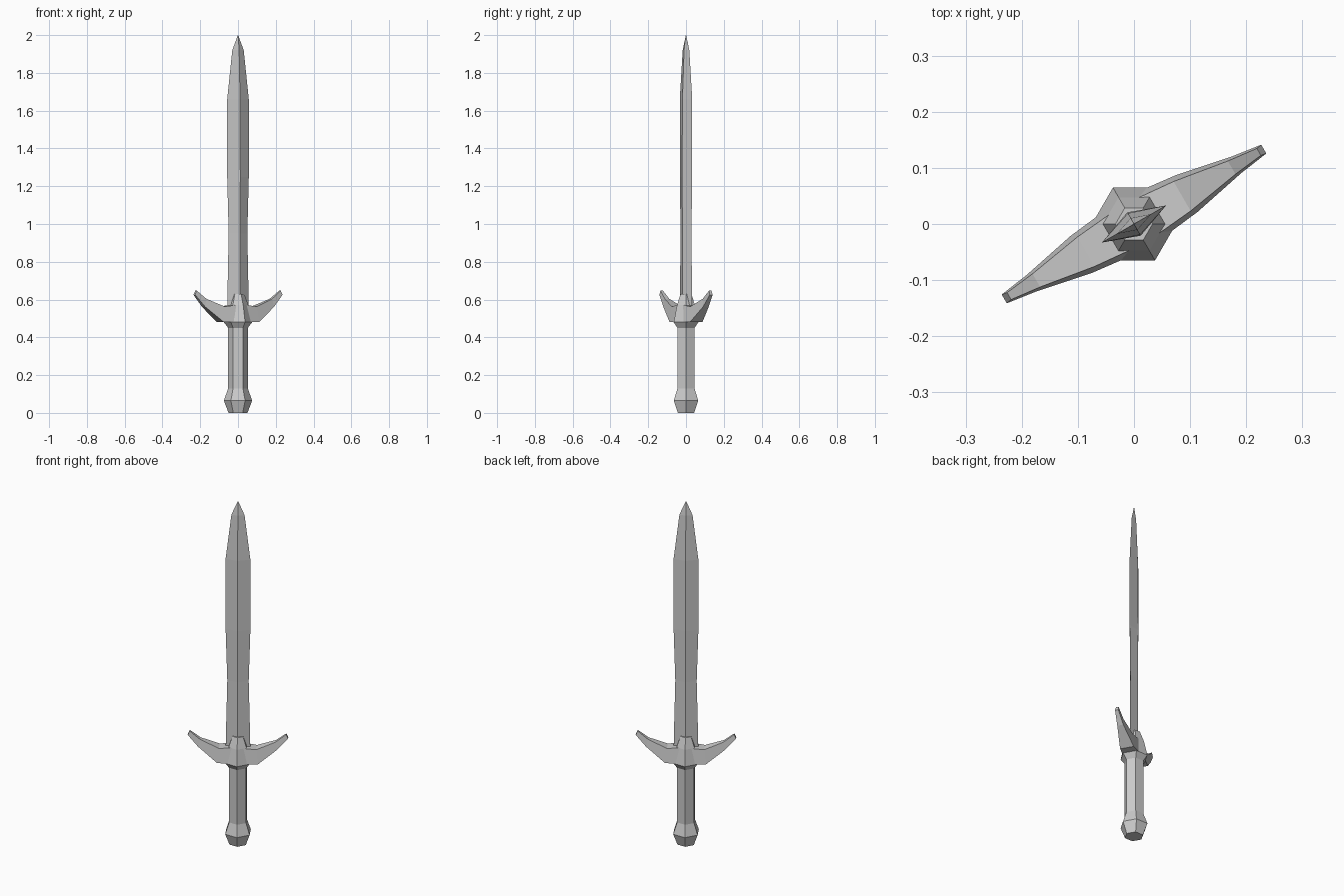
import bpy, math

if "Cube" in bpy.data.objects:
    bpy.data.objects.remove(bpy.data.objects["Cube"])

TURN = math.radians(30)  # whole sword is turned about z


def make(name, verts, faces):
    mesh = bpy.data.meshes.new(name)
    mesh.from_pydata(verts, [], faces)
    mesh.update()
    obj = bpy.data.objects.new(name, mesh)
    bpy.context.collection.objects.link(obj)
    obj.rotation_euler.z = TURN
    return obj


def loft(name, rings):
    n = len(rings[0])
    verts = [p for ring in rings for p in ring]
    faces = [tuple(reversed(range(n))),
             tuple(range(len(verts) - n, len(verts)))]
    for r in range(len(rings) - 1):
        for i in range(n):
            j = (i + 1) % n
            faces.append((r * n + i, r * n + j, (r + 1) * n + j, (r + 1) * n + i))
    return make(name, verts, faces)


def hexagon(r, z):
    return [(r * math.cos(math.radians(60 * i - 30)),
             r * math.sin(math.radians(60 * i - 30)), z) for i in range(6)]


def diamond(w, t, z):
    return [(w, 0, z), (0, t, z), (-w, 0, z), (0, -t, z)]


# pommel, six-sided grip and flared collar
loft("pommel", [hexagon(.05, 0), hexagon(.075, .065), hexagon(.052, .13)])
loft("grip", [hexagon(.052, .13), hexagon(.052, .45)])
loft("collar", [hexagon(.052, .45), hexagon(.075, .48)])

# guard hub rising onto the base of the blade
loft("guard_hub", [hexagon(.075, .48), hexagon(.055, .57), hexagon(.033, .63)])

# two upswept guard arms: distance out, half width, bottom z, top z
stations = [(0, .05, .48, .575), (.105, .038, .481, .563),
            (.207, .017, .562, .604), (.263, .009, .625, .648)]
for side, label in ((1, "right"), (-1, "left")):
    rings = []
    for u, v, lo, hi in stations:
        ring = [(side * (u + .004), -v, lo), (side * (u + .004), v, lo),
                (side * (u - .006), v * .8, hi), (side * (u - .006), -v * .8, hi)]
        rings.append(ring if side > 0 else ring[::-1])
    loft("guard_arm_" + label, rings)

# ridged leaf-shaped blade: half width, half thickness, z
blade = [(.066, .022, .5), (.065, .022, .6), (.057, .022, .95), (.066, .024, .125 * 10),
         (.066, .022, 1.66), (.035, .012, 1.92), (.001, .001, 2.0)]
loft("blade", [diamond(*s) for s in blade])
